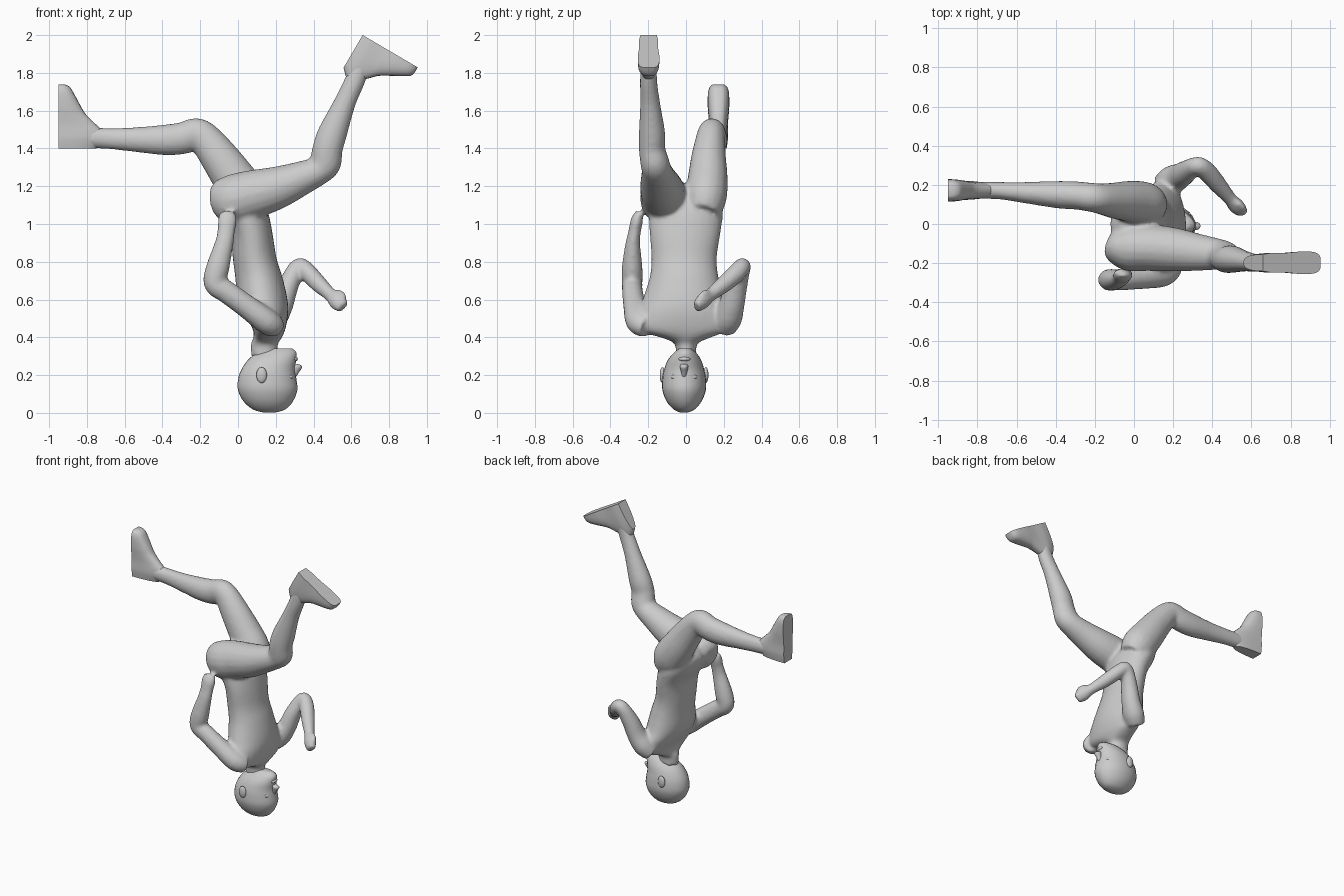
import bpy, bmesh, math
from mathutils import Vector, Matrix

Y = Vector((0, 1, 0))


def spline(rows, steps=4):
    """Catmull-Rom through rows of (x, y, z, side radius, in-plane radius)."""
    out, n = [], len(rows)
    for i in range(n - 1):
        p0, p1, p2, p3 = (rows[min(max(k, 0), n - 1)] for k in (i - 1, i, i + 1, i + 2))
        for s in range(steps):
            t = s / steps
            out.append([0.5 * (2 * b + (c - a) * t + (2 * a - 5 * b + 4 * c - d) * t * t
                               + (3 * b - a - 3 * c + d) * t ** 3)
                        for a, b, c, d in zip(p0, p1, p2, p3)])
    return out + [list(rows[-1])]


def skin(bm, rings):
    loops = [[bm.verts.new(p) for p in ring] for ring in rings]
    n = len(loops[0])
    faces = [bm.faces.new((a[i], a[(i + 1) % n], b[(i + 1) % n], b[i]))
             for a, b in zip(loops, loops[1:]) for i in range(n)]
    faces += [bm.faces.new(loops[0][::-1]), bm.faces.new(loops[-1])]
    bmesh.ops.recalc_face_normals(bm, faces=faces)


def tube(bm, rows, sides=18, axis=None):
    rows = spline(rows)
    pts = [Vector(r[:3]) for r in rows]
    rings = []
    for i, (p, r) in enumerate(zip(pts, rows)):
        t = axis or (pts[min(i + 1, len(pts) - 1)] - pts[max(i - 1, 0)]).normalized()
        side = (Y - t * Y.dot(t)).normalized()
        up = t.cross(side)
        angles = [2 * math.pi * k / sides for k in range(sides)]
        rings.append([p + side * r[3] * math.cos(a) + up * r[4] * math.sin(a) for a in angles])
    skin(bm, rings)


def ball(bm, loc, size):
    bmesh.ops.create_uvsphere(bm, u_segments=16, v_segments=10, radius=1,
                              matrix=Matrix.Translation(loc) @ Matrix.Diagonal((*size, 1)))


def finish(bm, name, angle=50):
    me = bpy.data.meshes.new(name)
    bm.to_mesh(me)
    bm.free()
    ob = bpy.data.objects.new(name, me)
    bpy.context.collection.objects.link(ob)
    bpy.ops.object.select_all(action='DESELECT')
    ob.select_set(True)
    bpy.context.view_layer.objects.active = ob
    bpy.ops.object.shade_smooth_by_angle(angle=math.radians(angle))
    return ob


UP = Vector((0, 0, 1))
body = bmesh.new()

# Torso with neck and shoulders
tube(body, [(.14, 0, .30, .055, .07), (.14, 0, .365, .06, .072), (.155, 0, .395, .12, .075),
            (.165, -.015, .44, .235, .085), (.15, -.015, .52, .245, .115),
            (.13, -.015, .60, .215, .132), (.11, -.01, .72, .182, .125),
            (.088, -.01, .82, .173, .116), (.07, -.005, .95, .187, .113),
            (.03, 0, 1.06, .195, .13), (.0, 0, 1.14, .17, .12), (.0, 0, 1.21, .09, .07)],
     sides=28, axis=UP)

# Leg swung to the front
tube(body, [(-.135, -.10, 1.12, .05, .06), (-.10, -.11, 1.125, .09, .11),
            (-.03, -.12, 1.13, .12, .132), (.07, -.12, 1.155, .12, .13),
            (.20, -.13, 1.19, .113, .115), (.33, -.145, 1.24, .095, .092),
            (.43, -.155, 1.285, .08, .077), (.462, -.165, 1.325, .077, .085),
            (.475, -.18, 1.40, .07, .08), (.50, -.18, 1.48, .07, .078),
            (.565, -.19, 1.64, .053, .058), (.615, -.198, 1.75, .046, .054),
            (.65, -.198, 1.84, .043, .052), (.68, -.198, 1.91, .035, .04)])

# Leg swung to the back
tube(body, [(.09, .09, 1.06, .09, .09), (.05, .105, 1.14, .11, .12), (-.02, .115, 1.24, .106, .115),
            (-.10, .12, 1.355, .092, .102), (-.175, .13, 1.45, .078, .088),
            (-.225, .137, 1.475, .074, .086), (-.29, .145, 1.455, .072, .085),
            (-.39, .15, 1.445, .07, .081), (-.55, .16, 1.447, .055, .065),
            (-.68, .17, 1.452, .045, .056), (-.78, .172, 1.457, .043, .054),
            (-.86, .172, 1.46, .035, .04)])

# Arm bent back, hand beside the hip
tube(body, [(.19, -.20, .46, .07, .06), (.15, -.245, .485, .075, .068), (.05, -.27, .56, .062, .062),
            (-.06, -.283, .64, .055, .06), (-.122, -.285, .685, .055, .06),
            (-.107, -.285, .77, .055, .062), (-.075, -.282, .89, .04, .05),
            (-.063, -.272, .96, .033, .047), (-.057, -.26, 1.02, .033, .051),
            (-.055, -.248, 1.065, .018, .04)])

# Arm bent forward, hand before the chest
tube(body, [(.15, .19, .45, .07, .06), (.19, .22, .50, .077, .07), (.23, .242, .57, .068, .062),
            (.265, .265, .67, .06, .055), (.305, .292, .755, .048, .048),
            (.335, .297, .775, .046, .045), (.375, .265, .738, .05, .048),
            (.43, .20, .68, .045, .045), (.49, .13, .625, .034, .036),
            (.525, .09, .592, .038, .048), (.555, .055, .56, .024, .036)])
tube(body, [(.50, .12, .63, .02, .02), (.54, .10, .635, .018, .018), (.57, .07, .61, .012, .012)], sides=10)

ob = finish(body, "body")
rm = ob.modifiers.new("Fuse", 'REMESH')
rm.mode = 'VOXEL'
rm.voxel_size = 0.012
rm.use_smooth_shade = True
sm = ob.modifiers.new("Soften", 'SMOOTH')
sm.factor, sm.iterations = 0.5, 5

# Head, upside down and looking along +x
head = bmesh.new()
tube(head, [(.165, -.01, .002, .02, .03), (.165, -.01, .018, .055, .085), (.16, -.01, .06, .092, .13),
            (.157, -.01, .12, .115, .157), (.155, -.01, .18, .115, .154),
            (.16, -.01, .23, .106, .142), (.18, -.008, .28, .088, .128),
            (.205, -.005, .32, .058, .104), (.215, -.005, .342, .03, .07)], sides=28, axis=UP)
finish(head, "head")

# Face features and ears
nose = bmesh.new()
tube(nose, [(.285, -.01, .18, .012, .015), (.298, -.01, .215, .016, .025),
            (.312, -.01, .245, .022, .028), (.295, -.01, .26, .015, .02)], sides=12, axis=UP)
finish(nose, "nose")
lips = bmesh.new()
ball(lips, (.297, -.008, .285), (.02, .032, .013))
finish(lips, "lips")
for side, label in ((-1, "right"), (1, "left")):
    eye = bmesh.new()
    ball(eye, (.273, -.01 + side * .045, .19), (.02, .026, .015))
    finish(eye, label + "_eye")
    ear = bmesh.new()
    ball(ear, (.125, -.01 + side * .115, .20), (.028, .014, .042))
    finish(ear, label + "_ear")


def foot(name, heel, u, v):
    """Flat-soled shoe: u runs heel to toe, v runs from the sole to the ankle."""
    bm = bmesh.new()
    heel, u, v = Vector(heel), Vector(u).normalized(), Vector(v).normalized()
    rings = []
    for d, w, h in spline([(0, .043, .20), (.05, .05, .245), (.09, .05, .235), (.13, .05, .195),
                           (.18, .054, .145), (.22, .057, .12), (.29, .056, .082),
                           (.325, .046, .06), (.338, .03, .035)], 3):
        angles = [math.pi * k / 14 for k in range(15)]
        rings.append([heel + u * d
                      + Y * w * math.copysign(abs(math.cos(a)) ** .75, math.cos(a))
                      + v * h * max(math.sin(a), 0) ** .8 for a in angles])
    skin(bm, rings)
    finish(bm, name, 40)


foot("front_foot", (.66, -.198, 2.0), (.29, 0, -.17), (-.17, 0, -.29))
foot("back_foot", (-.95, .172, 1.40), (0, 0, 1), (1, 0, 0))
